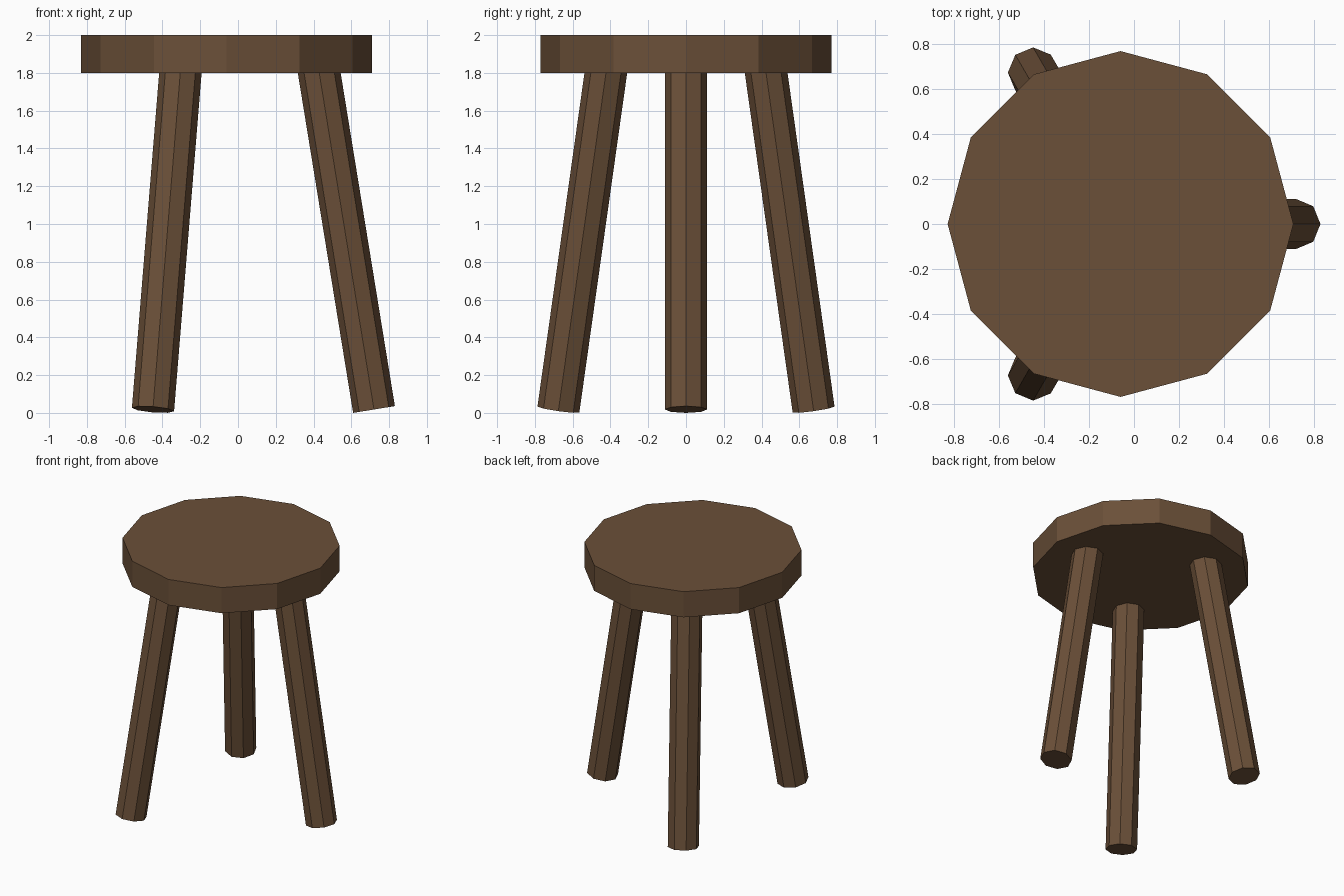
import bpy, math
from mathutils import Vector

if "Cube" in bpy.data.objects:
    bpy.data.objects.remove(bpy.data.objects["Cube"])

CX = -0.06  # seat axis

wood = bpy.data.materials.new("brown wood")
wood.diffuse_color = (0.147, 0.08, 0.04, 1)
wood.use_nodes = True
wood.node_tree.nodes["Principled BSDF"].inputs["Base Color"].default_value = wood.diffuse_color

# Twelve-sided seat
bpy.ops.mesh.primitive_cylinder_add(vertices=12, radius=0.77, depth=0.2,
                                    location=(CX, 0, 1.9),
                                    rotation=(0, 0, math.pi / 2))
seat = bpy.context.object
seat.name = "seat"
seat.data.materials.append(wood)

# Three splayed octagonal legs, tops sunk into the seat
def add_leg(name, angle):
    out = Vector((math.cos(angle), math.sin(angle), 0))
    foot = Vector((CX, 0, 0.018)) + out * 0.78
    top = Vector((CX, 0, 1.88)) + out * 0.477
    axis = top - foot
    rot = Vector((0, 0, 1)).rotation_difference(axis.normalized())
    bpy.ops.mesh.primitive_cylinder_add(vertices=8, radius=0.112, depth=axis.length,
                                        location=(foot + top) / 2,
                                        rotation=rot.to_euler())
    leg = bpy.context.object
    leg.name = name
    leg.data.materials.append(wood)

for i, name in enumerate(("right_leg", "back_left_leg", "front_left_leg")):
    add_leg(name, math.radians(120 * i))
